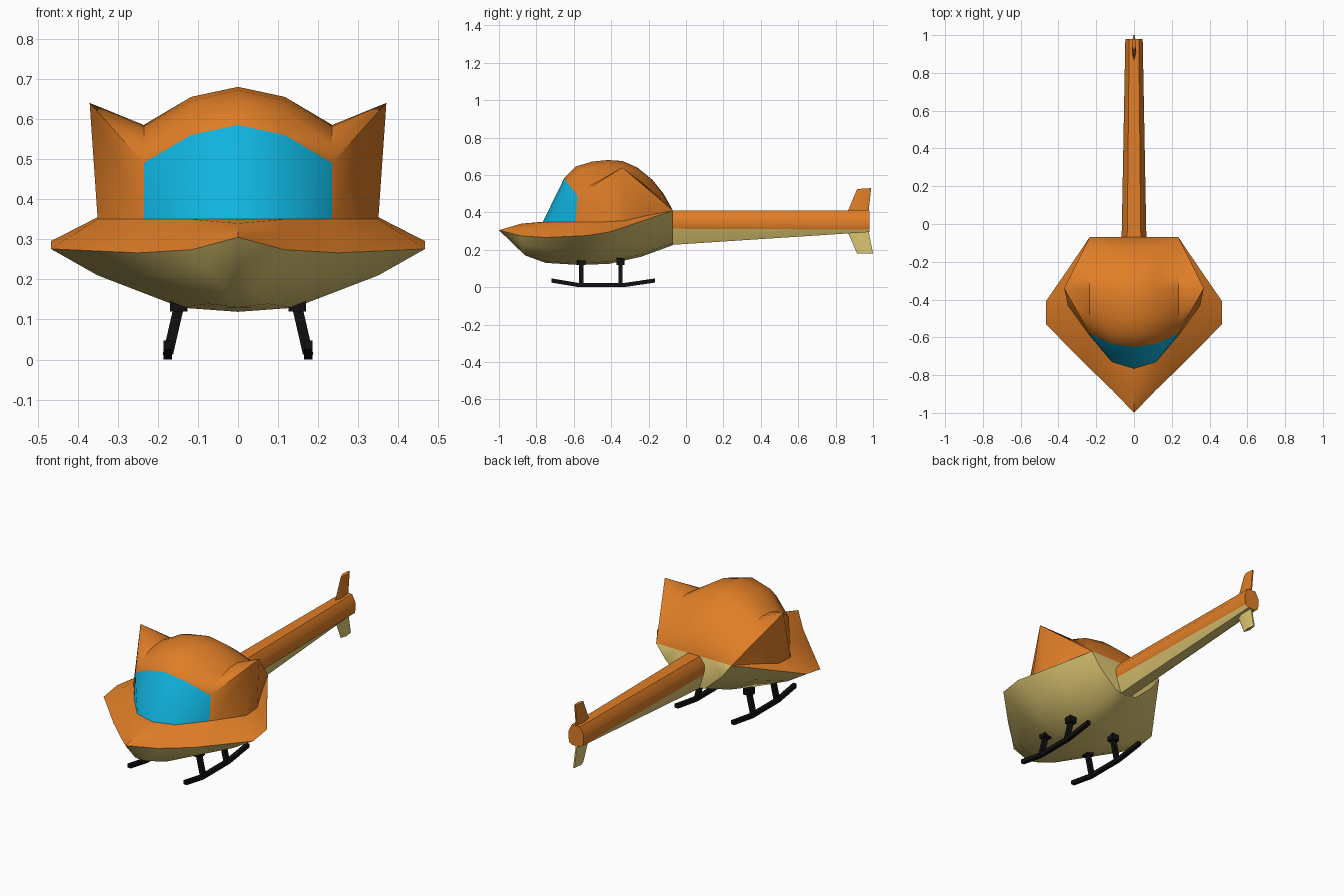
import bpy, bmesh
from mathutils import Vector as V

if "Cube" in bpy.data.objects:
    bpy.data.objects.remove(bpy.data.objects["Cube"])


def mat(name, col):
    m = bpy.data.materials.new(name)
    m.diffuse_color = (*col, 1)
    m.use_nodes = True
    m.node_tree.nodes["Principled BSDF"].inputs["Base Color"].default_value = m.diffuse_color
    return m


ORANGE, TAN, GLASS, BLACK = (mat("orange", (.75, .21, .02)), mat("tan", (.73, .57, .17)),
                             mat("glass", (.005, .45, .73)), mat("black", (.005, .005, .005)))


def finish(name, bm, mats, angle=0.7):
    bmesh.ops.remove_doubles(bm, verts=bm.verts, dist=1e-4)
    bmesh.ops.recalc_face_normals(bm, faces=bm.faces)
    me = bpy.data.meshes.new(name)
    bm.to_mesh(me)
    bm.free()
    for m in mats:
        me.materials.append(m)
    ob = bpy.data.objects.new(name, me)
    bpy.context.collection.objects.link(ob)
    bpy.ops.object.select_all(action='DESELECT')
    ob.select_set(True)
    bpy.context.view_layer.objects.active = ob
    bpy.ops.object.shade_smooth_by_angle(angle=angle)
    return ob


def face(bm, pts, mi=0, sx=1):
    # add a polygon, dropping repeated points
    keep = []
    for p in pts:
        p = V((p[0] * sx, p[1], p[2]))
        if all((p - q).length > 1e-4 for q in keep):
            keep.append(p)
    if len(keep) > 2:
        bm.faces.new([bm.verts.new(p) for p in keep]).material_index = mi


def strip(bm, a, b, mi, sx=1):
    for i in range(len(a) - 1):
        face(bm, (a[i], a[i + 1], b[i + 1], b[i]), mi, sx)


# Fuselage: half-outlines from nose to rear corner
rim = [(0, -1, .305), (.115, -.88, .274), (.25, -.75, .266), (.467, -.53, .276),
       (.467, -.41, .295), (.35, -.24, .352), (.235, -.07, .41)]
base = [(0, -.765, .35), (.117, -.73, .35), (.235, -.59, .35), (.35, -.43, .35),
        (.35, -.33, .355), (.29, -.2, .385), (.235, -.07, .41)]
keel = [(0, -1, .305), (0, -.86, .17), (0, -.75, .13), (0, -.57, .119),
        (0, -.41, .125), (0, -.24, .163), (0, -.07, .225)]
shoulder = [(V(a) + V(b)) / 2 + V((0, 0, max(0, .012 * (1 - j / 3))))
            for j, (a, b) in enumerate(zip(rim, base))]
spike = (.37, -.34, .64)


def belly(fx, fz):
    return [(r[0] * fx, k[1] + (r[1] - k[1]) * fx, k[2] + (r[2] - k[2]) * fz)
            for k, r in zip(keel, rim)]


# Roof: lengthwise profiles (y, z) at x = 0, .117, .235
roof = [[(x, y, z) for y, z in prof] for x, prof in (
    (0, [(-.65, .585), (-.59, .645), (-.5, .672), (-.42, .68), (-.34, .675),
         (-.26, .64), (-.18, .575), (-.12, .5), (-.07, .41)]),
    (.117, [(-.635, .56), (-.58, .618), (-.5, .645), (-.42, .655), (-.34, .65),
            (-.26, .62), (-.18, .56), (-.12, .49), (-.07, .41)]),
    (.235, [(-.58, .49), (-.53, .535), (-.47, .565), (-.41, .581), (-.34, .585),
            (-.26, .565), (-.18, .515), (-.12, .465), (-.07, .41)]))]

bm = bmesh.new()
for sx in (1, -1):
    cols = [keel, belly(.3, .065), belly(.75, .58), rim]
    for a, b in zip(cols, cols[1:]):
        strip(bm, a, b, 1, sx)
    strip(bm, rim, shoulder, 0, sx)
    strip(bm, shoulder, base, 0, sx)
    for a, b in zip(roof, roof[1:]):
        strip(bm, a, b, 0, sx)
    # windshield
    strip(bm, base[:3], [c[0] for c in roof], 2, sx)
    # pointed cabin corner: inner and outer fans
    inner, outer = roof[2], [roof[2][0]] + base[2:]
    for edge in (inner, outer):
        strip(bm, edge, [spike] * len(edge), 0, sx)
    # rear wall
    face(bm, [c[-1] for c in roof] + [c[-1] for c in reversed(cols)], 1, sx)
finish("fuselage", bm, (ORANGE, TAN, GLASS))


# Tail boom: two-colour tapered loft
def section(y, w, split, bottom):
    half = [(.55 * w, .41), (w, .37), (w, split + .02), (.92 * w, split), (.5 * w, bottom)]
    return [(x, y, z) for x, z in half] + [(-x, y, z) for x, z in reversed(half)]


bm = bmesh.new()
s0, s1 = section(-.1, .066, .313, .225), section(.98, .046, .308, .295)
for i in range(10):
    j = (i + 1) % 10
    face(bm, (s0[i], s0[j], s1[j], s1[i]), 1 if i in (3, 4, 5) else 0)
face(bm, s0)
face(bm, s1)
finish("tail_boom", bm, (ORANGE, TAN), .8)

# Tail fins: thin plates with a sharp leading edge
for name, m, prof in (
        ("upper_fin", ORANGE, [(.86, .395), (.915, .525), (.99, .53), (.975, .395)]),
        ("lower_fin", TAN, [(.86, .305), (.915, .18), (1, .18), (.975, .305)])):
    bm = bmesh.new()
    a, b, c, d = [(0, y, z) for y, z in prof]
    ma, mb = [V(p) * .6 + V(q) * .4 for p, q in ((a, d), (b, c))]
    t = V((.011, 0, 0))
    e = V((.004, 0, 0))
    side = [[V(a), ma + s * t, V(d) + s * e, V(c) + s * e, mb + s * t, V(b)] for s in (1, -1)]
    for s in side:
        face(bm, (s[0], s[1], s[4], s[5]))
        face(bm, (s[1], s[2], s[3], s[4]))
    l, r = side
    face(bm, (l[2], l[3], r[3], r[2]))
    face(bm, (l[0], l[1], l[2], r[2], r[1]))
    face(bm, (l[5], l[4], l[3], r[3], r[4]))
    finish(name, bm, (m,), .5)


# Landing gear: square bars swept along points
def bar(bm, pts, u, v):
    rings = [[V(p) + u * a + v * b for a, b in ((1, 1), (-1, 1), (-1, -1), (1, -1))] for p in pts]
    for r, q in zip(rings, rings[1:]):
        strip(bm, r + r[:1], q + q[:1], 0)
    face(bm, rings[0])
    face(bm, rings[-1])


X, Y, Z = V((1, 0, 0)), V((0, 1, 0)), V((0, 0, 1))
for name, s in (("right", 1), ("left", -1)):
    x = .175 * s
    bm = bmesh.new()
    bar(bm, [(x, -.72, .036), (x, -.57, .011), (x, -.335, .011), (x, -.165, .036)],
        X * .011, Z * .011)
    finish(name + "_skid", bm, (BLACK,), .3)
    for end, y in (("front", -.56), ("rear", -.35)):
        bm = bmesh.new()
        bar(bm, [(x, y, .012), (.148 * s, y, .13)], X * .013, Y * .011)
        bar(bm, [(.148 * s, y, .12), (.148 * s, y, .155)], X * .022, Y * .022)
        finish(f"{name}_{end}_strut", bm, (BLACK,), .3)
